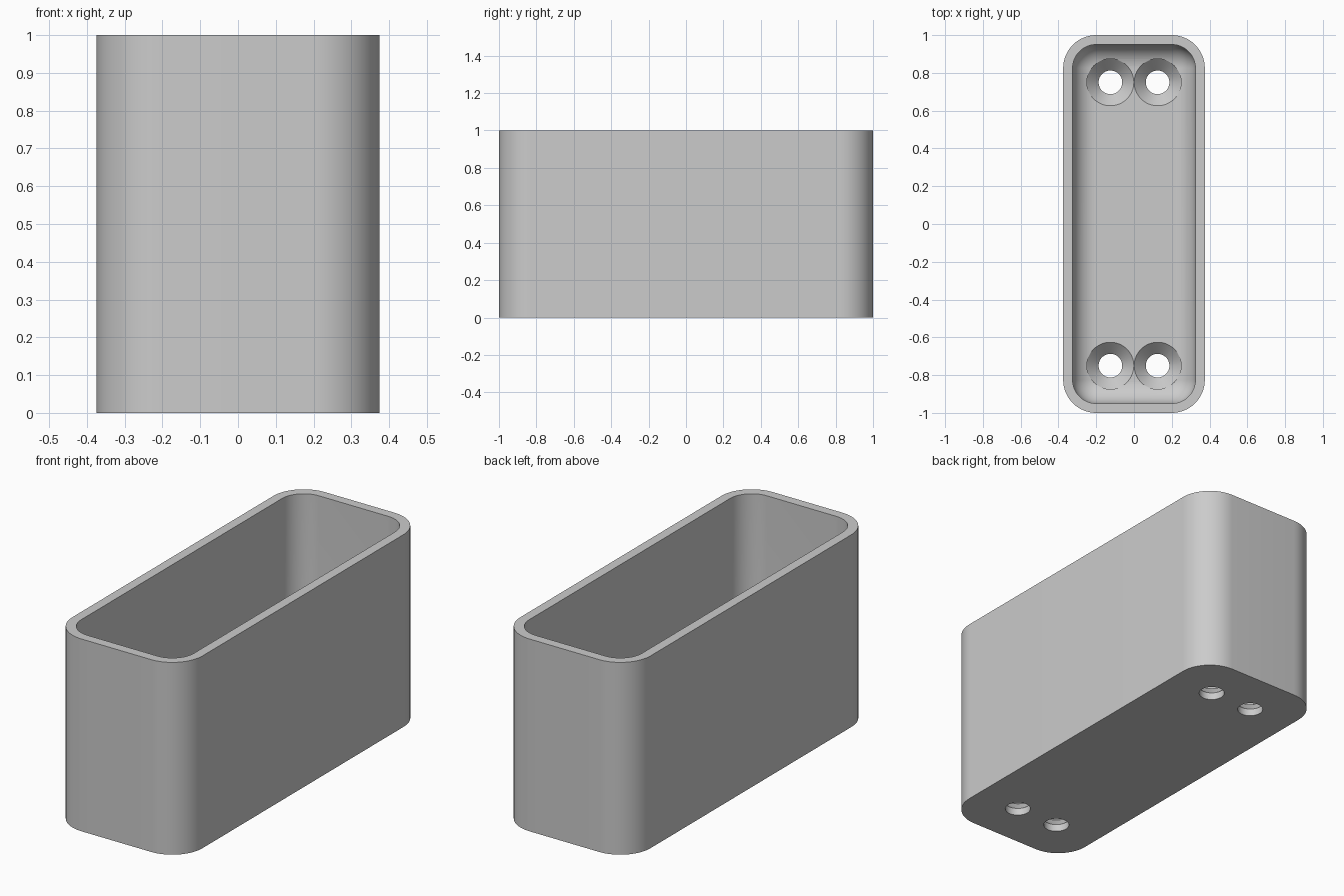
import bpy, bmesh
from math import sin, cos, pi

if "Cube" in bpy.data.objects:
    bpy.data.objects.remove(bpy.data.objects["Cube"], do_unlink=True)

WIDTH, LENGTH, HEIGHT = 0.375, 1.0, 1.0   # half width, half length, full height
CORNER, WALL, FLOOR = 0.175, 0.05, 0.1
FILLET = CORNER - WALL
HOLE, SINK = 0.0625, 0.1245
STEPS = 16

grey = bpy.data.materials.new("plain grey")
grey.use_nodes = True
grey.diffuse_color = (0.6, 0.6, 0.6, 1)
grey.node_tree.nodes["Principled BSDF"].inputs["Base Color"].default_value = (0.6, 0.6, 0.6, 1)


def rounded_ring(bm, hx, hy, r, z, cx=0, cy=0):
    """Counter-clockwise rounded rectangle of vertices at height z."""
    ring = []
    for k, (sx, sy) in enumerate([(1, 1), (-1, 1), (-1, -1), (1, -1)]):
        for i in range(STEPS + 1):
            a = (k + i / STEPS) * pi / 2
            ring.append(bm.verts.new((cx + sx * (hx - r) + r * cos(a),
                                      cy + sy * (hy - r) + r * sin(a), z)))
    return ring


def loft(name, sections, cx=0, cy=0):
    """Skin a closed solid through (half x, half y, radius, z) sections."""
    bm = bmesh.new()
    rings = [rounded_ring(bm, *s, cx, cy) for s in sections]
    n = len(rings[0])
    for low, high in zip(rings, rings[1:]):
        for i in range(n):
            j = (i + 1) % n
            bm.faces.new((low[i], low[j], high[j], high[i]))
    bm.faces.new(rings[0][::-1])
    bm.faces.new(rings[-1])
    bmesh.ops.remove_doubles(bm, verts=bm.verts[:], dist=1e-5)
    bmesh.ops.recalc_face_normals(bm, faces=bm.faces[:])
    mesh = bpy.data.meshes.new(name)
    bm.to_mesh(mesh)
    bm.free()
    mesh.materials.append(grey)
    obj = bpy.data.objects.new(name, mesh)
    bpy.context.collection.objects.link(obj)
    return obj


# Open box: outside wall, rim, inside wall, then fillet down to the floor
ix, iy = WIDTH - WALL, LENGTH - WALL
sections = [(WIDTH, LENGTH, CORNER, 0), (WIDTH, LENGTH, CORNER, HEIGHT), (ix, iy, FILLET, HEIGHT)]
for i in range(STEPS + 1):
    a = i / STEPS * pi / 2
    inset = FILLET * (1 - cos(a))
    sections.append((ix - inset, iy - inset, FILLET - inset, FLOOR + FILLET * (1 - sin(a))))
box = loft("box", sections)

# Four countersunk screw holes through the floor
cutters = []
slope_start = FLOOR - (SINK - HOLE)
profile = [(HOLE, -0.05), (HOLE, slope_start), (SINK, FLOOR + 0.0005), (SINK, 0.3)]
for x in (-0.125, 0.125):
    for y in (-0.75, 0.75):
        cutter = loft("screw_hole_cutter", [(r, r, r, z) for r, z in profile], x, y)
        cutter.hide_render = True
        cutters.append(cutter)
        cut = box.modifiers.new("screw_hole", 'BOOLEAN')
        cut.operation = 'DIFFERENCE'
        cut.solver = 'EXACT'
        cut.object = cutter

# Bake the cuts and discard the cutters
bpy.context.view_layer.update()
result = bpy.data.meshes.new_from_object(box.evaluated_get(bpy.context.evaluated_depsgraph_get()))
box.modifiers.clear()
box.data = result
for cutter in cutters:
    bpy.data.objects.remove(cutter, do_unlink=True)

bpy.ops.object.select_all(action='DESELECT')
box.select_set(True)
bpy.context.view_layer.objects.active = box
bpy.ops.object.shade_smooth_by_angle(angle=pi / 6)
